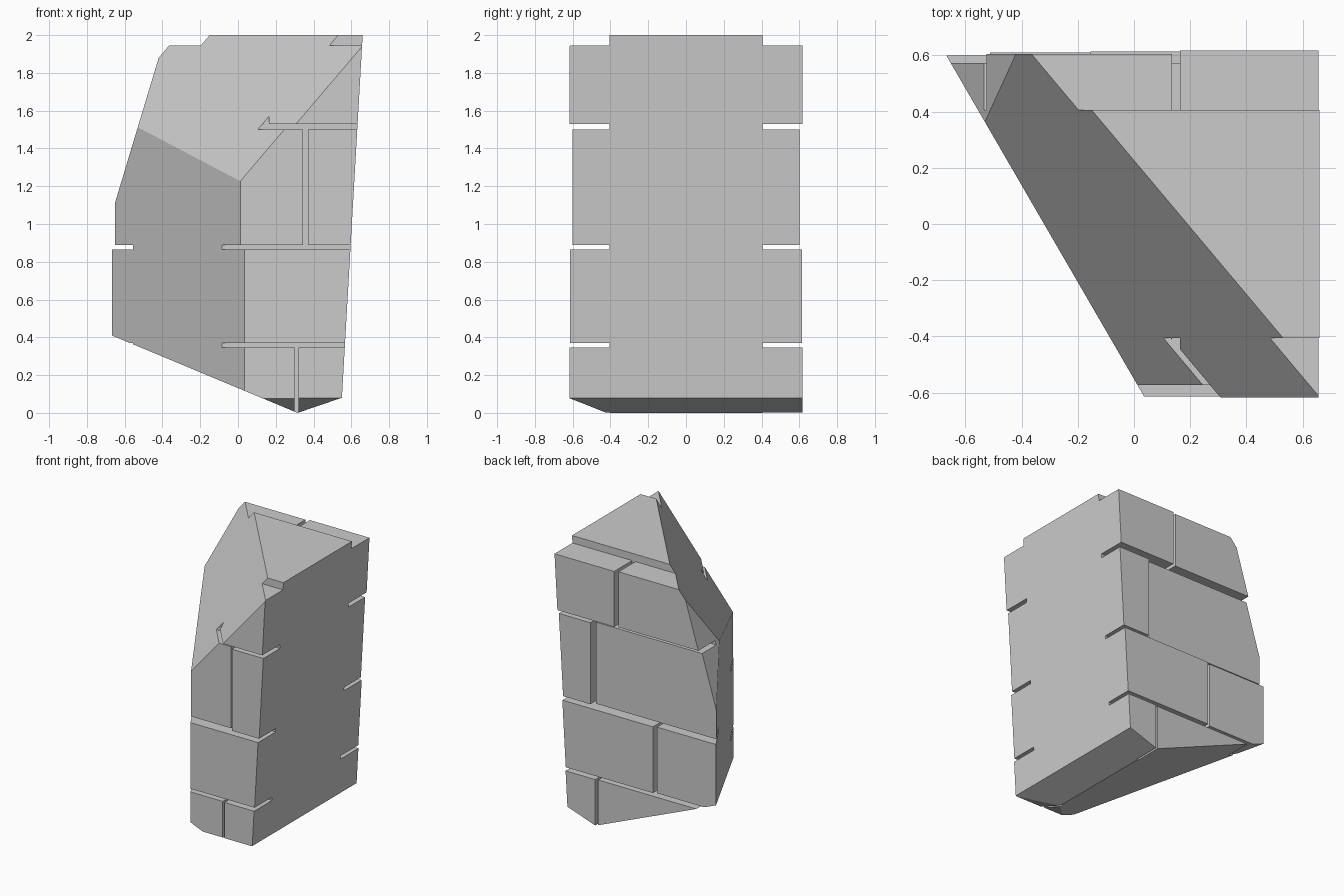
import bpy, bmesh
from mathutils import Vector

if "Cube" in bpy.data.objects:
    bpy.data.objects.remove(bpy.data.objects["Cube"])


def new_object(name, bm):
    bmesh.ops.recalc_face_normals(bm, faces=bm.faces[:])
    mesh = bpy.data.meshes.new(name)
    bm.to_mesh(mesh)
    bm.free()
    obj = bpy.data.objects.new(name, mesh)
    bpy.context.collection.objects.link(obj)
    return obj


def add_box(bm, x0, x1, y0, y1, z0, z1):
    verts = bmesh.ops.create_cube(bm, size=1)["verts"]
    for v in verts:
        v.co = Vector((x1 if v.co.x > 0 else x0,
                       y1 if v.co.y > 0 else y0,
                       z1 if v.co.z > 0 else z0))


def combine(target, tool, operation):
    mod = target.modifiers.new(operation.lower(), 'BOOLEAN')
    mod.operation = operation
    mod.solver = 'EXACT'
    mod.object = tool
    bpy.context.view_layer.objects.active = target
    bpy.ops.object.modifier_apply(modifier=mod.name)
    bpy.data.objects.remove(tool)


# Inner core of the wall
bm = bmesh.new()
add_box(bm, -1.2, 1.2, -0.405, 0.405, -0.2, 2.0)
wall = new_object("broken_brick_wall", bm)

# Courses of bricks running through the core, with mortar gaps between them:
# bottom, top, joint start, joint end, left half depth, right half depth
courses = [
    (-0.1, 0.345, 0.30, 0.32, 0.61, 0.617),
    (0.37, 0.865, -0.18, -0.155, 0.60, 0.613),
    (0.89, 1.50, 0.345, 0.37, 0.573, 0.602),
    (1.53, 1.945, 0.135, 0.163, 0.605, 0.617),
]
bm = bmesh.new()
for z0, z1, j0, j1, left, right in courses:
    add_box(bm, -1.1, j0, -left, left, z0, z1)
    add_box(bm, j1, 1.1, -right, right, z0, z1)
combine(wall, new_object("bricks", bm), 'UNION')

# Convex fracture block: a big box trimmed by the broken planes (point, outward normal)
planes = [
    ((0.55, 0, 0.08), (1, 0, -0.0573)),                            # right end
    ((-0.15, 0.405, 2.0), (-1.449 * 0.81, -1.449 * 0.68, 1)),      # upper slope
    ((-0.32, 0, 0), (-1, -0.58, 0)),                               # left upright break
    ((-0.42, 0, 1.88), (-1, 0, 0.301)),                            # left upper break
    ((0.315, 0, 0), (-0.417, 0, -1)),                              # underside, left
    ((0.315, 0, 0), (0.08, 0, -0.235)),                            # underside, right
    ((0, -0.42, 0), (0, -0.077, -0.195)),                          # front lower chip
]
bm = bmesh.new()
add_box(bm, -1, 1, -1, 1, -0.05, 2.2)
for point, normal in planes:
    cut = bmesh.ops.bisect_plane(bm, geom=bm.verts[:] + bm.edges[:] + bm.faces[:],
                                 plane_co=point, plane_no=Vector(normal).normalized(),
                                 clear_outer=True)
    rim = [e for e in bm.edges if e.is_boundary]
    bmesh.ops.contextual_create(bm, geom=rim)
combine(wall, new_object("fracture_block", bm), 'INTERSECT')
